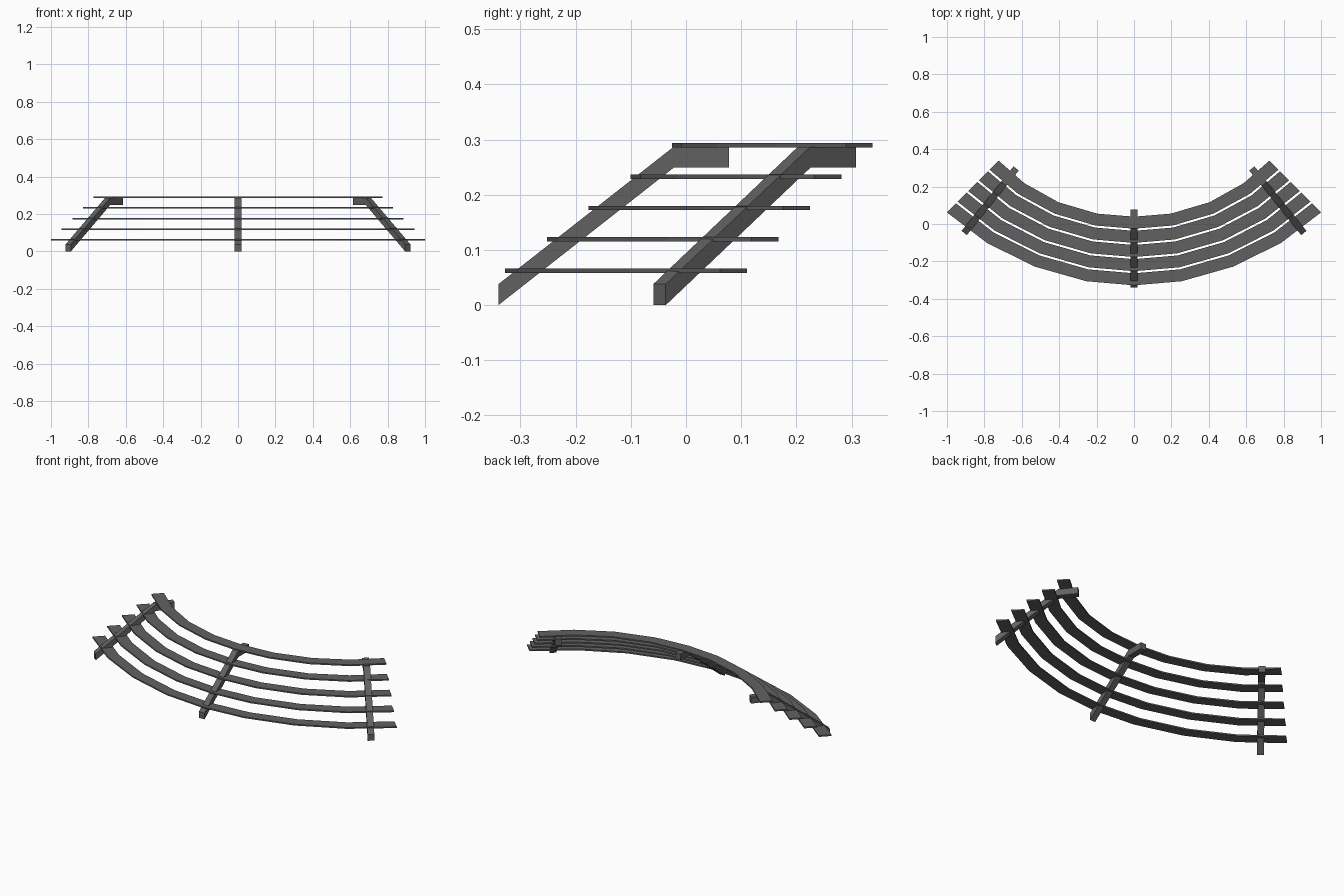
import bpy
import bmesh
from mathutils import Vector

cube = bpy.data.objects.get("Cube")
if cube:
    bpy.data.objects.remove(cube)

grey = bpy.data.materials.new("dark_grey")
grey.use_nodes = True
colour = (0.12, 0.12, 0.12, 1)
grey.diffuse_color = colour
grey.node_tree.nodes["Principled BSDF"].inputs["Base Color"].default_value = colour


def solid(name, rings, closed=False):
    """Skin a row of matching four-sided sections and cap both ends."""
    bm = bmesh.new()
    loops = [[bm.verts.new(p) for p in ring] for ring in rings]
    for a, b in zip(loops, loops[1:]):
        for k in range(4):
            n = (k + 1) % 4
            bm.faces.new((a[k], a[n], b[n], b[k]))
    bm.faces.new(loops[0][::-1])
    bm.faces.new(loops[-1])
    bmesh.ops.recalc_face_normals(bm, faces=bm.faces)
    mesh = bpy.data.meshes.new(name)
    bm.to_mesh(mesh)
    bm.free()
    mesh.materials.append(grey)
    obj = bpy.data.objects.new(name, mesh)
    bpy.context.collection.objects.link(obj)


# Curved treads: outer edge points and the step towards the next tread
EDGE = [(0, -0.328), (0.255, -0.306), (0.53, -0.228), (0.785, -0.102), (1.0, 0.062)]
STEP = [(0, 0.0757), (-0.012, 0.0745), (-0.026, 0.071), (-0.041, 0.066), (-0.057, 0.057)]
WIDTH, RISE, THICK = 0.85, 0.057, 0.008
half = [(Vector(e), Vector(s)) for e, s in zip(EDGE, STEP)]
flip = Vector((-1, 1))
spine = [(e * flip, s * flip) for e, s in half[:0:-1]] + half

for i in range(5):
    low = 0.058 + i * RISE
    high = low + THICK
    rings = []
    for e, s in spine:
        outer, inner = e + s * i, e + s * (i + WIDTH)
        rings.append([(*outer, low), (*inner, low), (*inner, high), (*outer, high)])
    solid(f"tread_{i + 1}", rings)


# Sloping stringers, each with a level top end
def stringer(name, foot, head):
    foot, head = Vector(foot), Vector(head)
    along = (head - foot).normalized()
    side = Vector((-along.y, along.x)) * 0.018
    rings = []
    for t, z in ((0, 0), (0.76, 0.249), (1, 0.249)):
        p = foot.lerp(head, t)
        rings.append([(*(p - side), z), (*(p + side), z),
                      (*(p + side), z + 0.038), (*(p - side), z + 0.038)])
    solid(name, rings)


stringer("centre_stringer", (0, -0.34), (0, 0.078))
for name, sx in (("left_stringer", 1), ("right_stringer", -1)):
    stringer(name, (0.908 * sx, -0.048), (0.63 * sx, 0.297))
